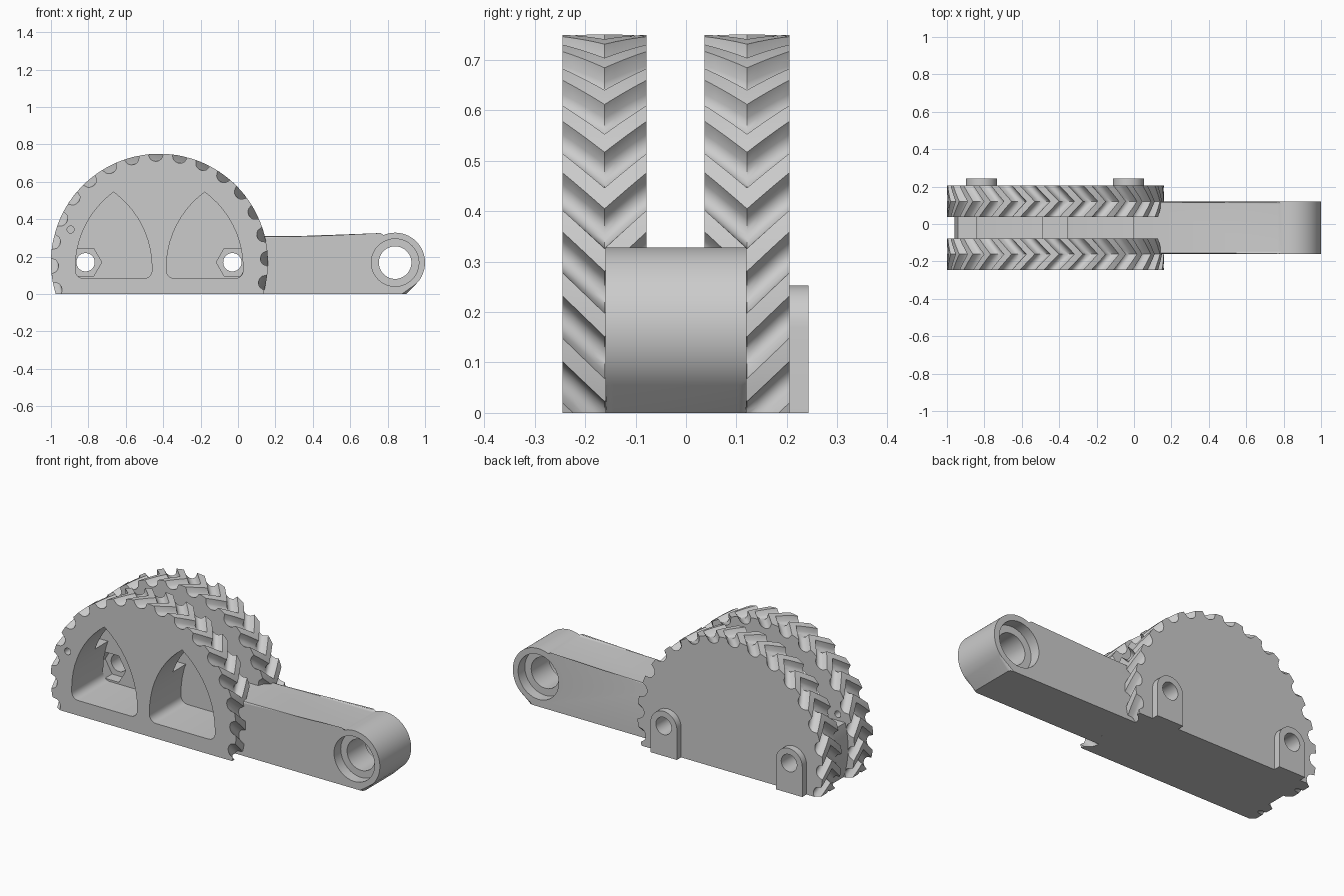
import bpy, bmesh
from math import sin, cos, pi, radians, asin, sqrt

if "Cube" in bpy.data.objects:
    bpy.data.objects.remove(bpy.data.objects["Cube"])

grey = bpy.data.materials.new("plain grey")
grey.use_nodes = True
grey.diffuse_color = (0.6, 0.6, 0.6, 1)
grey.node_tree.nodes["Principled BSDF"].inputs["Base Color"].default_value = (0.6, 0.6, 0.6, 1)

CX, CZ = -0.42, 0.17        # gear axis
TIP, ROOT = 0.58, 0.54
TEETH = 28
TWIST = radians(-8)
BOLTS = (-0.815, -0.03)
PIN = (0.84, 0.168)


def finish(name, bm):
    bmesh.ops.recalc_face_normals(bm, faces=bm.faces)
    mesh = bpy.data.meshes.new(name)
    bm.to_mesh(mesh)
    bm.free()
    obj = bpy.data.objects.new(name, mesh)
    obj.data.materials.append(grey)
    bpy.context.collection.objects.link(obj)
    return obj


def loft(loops):
    """Closed solid through matching loops of points."""
    bm = bmesh.new()
    rings = [[bm.verts.new(p) for p in loop] for loop in loops]
    n = len(rings[0])
    for a, b in zip(rings, rings[1:]):
        for i in range(n):
            j = (i + 1) % n
            bm.faces.new((a[i], a[j], b[j], b[i]))
    bm.faces.new(rings[0])
    bm.faces.new(rings[-1])
    return bm


def prism(name, outline, y0, y1):
    return finish(name, loft([[(x, y, z) for x, z in outline] for y in (y0, y1)]))


def arc(x, z, r, start, end, steps):
    angles = [radians(start + (end - start) * i / steps) for i in range(steps + 1)]
    return [(x + r * cos(a), z + r * sin(a)) for a in angles]


def circle(x, z, r, sides=40):
    return arc(x, z, r, 0, 360, sides)[:-1]


def cut(obj, *cutters):
    for cutter in cutters:
        cutter.hide_render = True
        mod = obj.modifiers.new("cut", 'BOOLEAN')
        mod.operation = 'DIFFERENCE'
        mod.solver = 'EXACT'
        mod.object = cutter
        bpy.context.view_layer.objects.active = obj
        bpy.ops.object.modifier_apply(modifier=mod.name)
        bpy.data.objects.remove(cutter)


def smooth(obj):
    bpy.ops.object.select_all(action='DESELECT')
    obj.select_set(True)
    bpy.context.view_layer.objects.active = obj
    bpy.ops.object.shade_smooth_by_angle(angle=radians(35))


def tooth_outline():
    """Polar outline: round scoops between arched lands."""
    pitch, half = 2 * pi / TEETH, 0.042 / TIP
    points = []
    for t in range(TEETH):
        mid = t * pitch + radians(2)
        for i in range(9):
            u = -1 + i / 4
            points.append((mid + u * half, TIP - 0.04 * sqrt(1 - u * u)))
        for i in (1, 2):
            points.append((mid + half + (pitch - 2 * half) * i / 3, TIP))
    return points


def herringbone(name, y0, y1):
    outline = tooth_outline()
    loops = []
    for i in range(9):
        u = i / 8
        turn = TWIST * (1 - abs(2 * u - 1))
        loops.append([(CX + r * cos(a + turn), y0 + (y1 - y0) * u, CZ + r * sin(a + turn))
                      for a, r in outline])
    gear = finish(name, loft(loops))
    cut(gear, prism("ground_cutter", [(-2, -1), (2, -1), (2, 0), (-2, 0)], -1, 1))
    return gear


def pocket(x):
    """Pointed-arch cutter with rounded lower corners."""
    w, spring, h, r, floor = 0.205, 0.14, 0.405, 0.04, 0.085
    big = (h * h + w * w) / (2 * w)
    top = asin(h / big) * 180 / pi
    outline = arc(x + w - big, spring, big, 0, top, 10)
    outline += arc(x - w + big, spring, big, 180 - top, 180, 10)[1:]
    outline += arc(x - w + r, floor + r, r, 180, 270, 5)
    outline += arc(x + w - r, floor + r, r, 270, 360, 5)
    return prism("pocket_cutter", outline, -0.4, 0.037)


def pockets():
    return [pocket(-0.665), pocket(-0.178)]


def bolt_holes():
    return [prism("bolt_cutter", circle(x, CZ, 0.049), -0.1, 0.4) for x in BOLTS]


# Front gear segment with arched pockets and a small pin hole
front_gear = herringbone("front_gear", -0.245, -0.078)
cut(front_gear, *pockets(), prism("pin_cutter", circle(-0.895, 0.345, 0.019, 20), -0.4, 0))

# Rear gear segment with hexagonal nut recesses and bolt holes
rear_gear = herringbone("rear_gear", 0.037, 0.205)
cut(rear_gear, *bolt_holes(),
    *[prism("nut_cutter", circle(x, CZ, 0.086, 6), 0, 0.1) for x in BOLTS])

# Spacer between the gears
high = asin((0.31 - CZ) / ROOT) * 180 / pi
low = asin(-CZ / ROOT) * 180 / pi
spacer = prism("spacer", arc(CX, CZ, ROOT, low, high, 12)
               + arc(CX, CZ, ROOT, 180 - high, 180 - low, 12), -0.078, 0.037)
cut(spacer, *pockets())

# Bolt bosses on the rear face
for side, x in zip(("right", "left"), BOLTS):
    boss = prism(side + "_boss", [(x - 0.083, 0), (x + 0.083, 0)]
                 + arc(x, CZ, 0.083, 0, 180, 20), 0.2, 0.243)
    cut(boss, prism("bolt_cutter", circle(x, CZ, 0.049), 0, 0.4))
    smooth(boss)

# Lever arm with rounded end and softened upper edges
outline = [(0.06, 0), (0.898, 0)] + arc(*PIN, 0.16, -45, 117.5, 36) + [(0.06, 0.31)]
bm = loft([[(x, y, z) for x, z in outline] for y in (-0.16, 0.12)])
rim = [e for e in bm.edges
       if abs(e.verts[0].co.y - e.verts[1].co.y) < 0.001
       and max(v.co.z for v in e.verts) > 0.001
       and max(v.co.x for v in e.verts) > 0.07]
bmesh.ops.bevel(bm, geom=rim, offset=0.016, segments=4, profile=0.5, affect='EDGES')
arm = finish("lever_arm", bm)
cut(arm, prism("bore_cutter", circle(*PIN, 0.087, 48), -0.5, 0.5),
    prism("front_recess_cutter", circle(*PIN, 0.127, 48), -0.5, -0.1),
    prism("rear_recess_cutter", circle(*PIN, 0.127, 48), 0.06, 0.5))

for part in (front_gear, rear_gear, spacer, arm):
    smooth(part)
